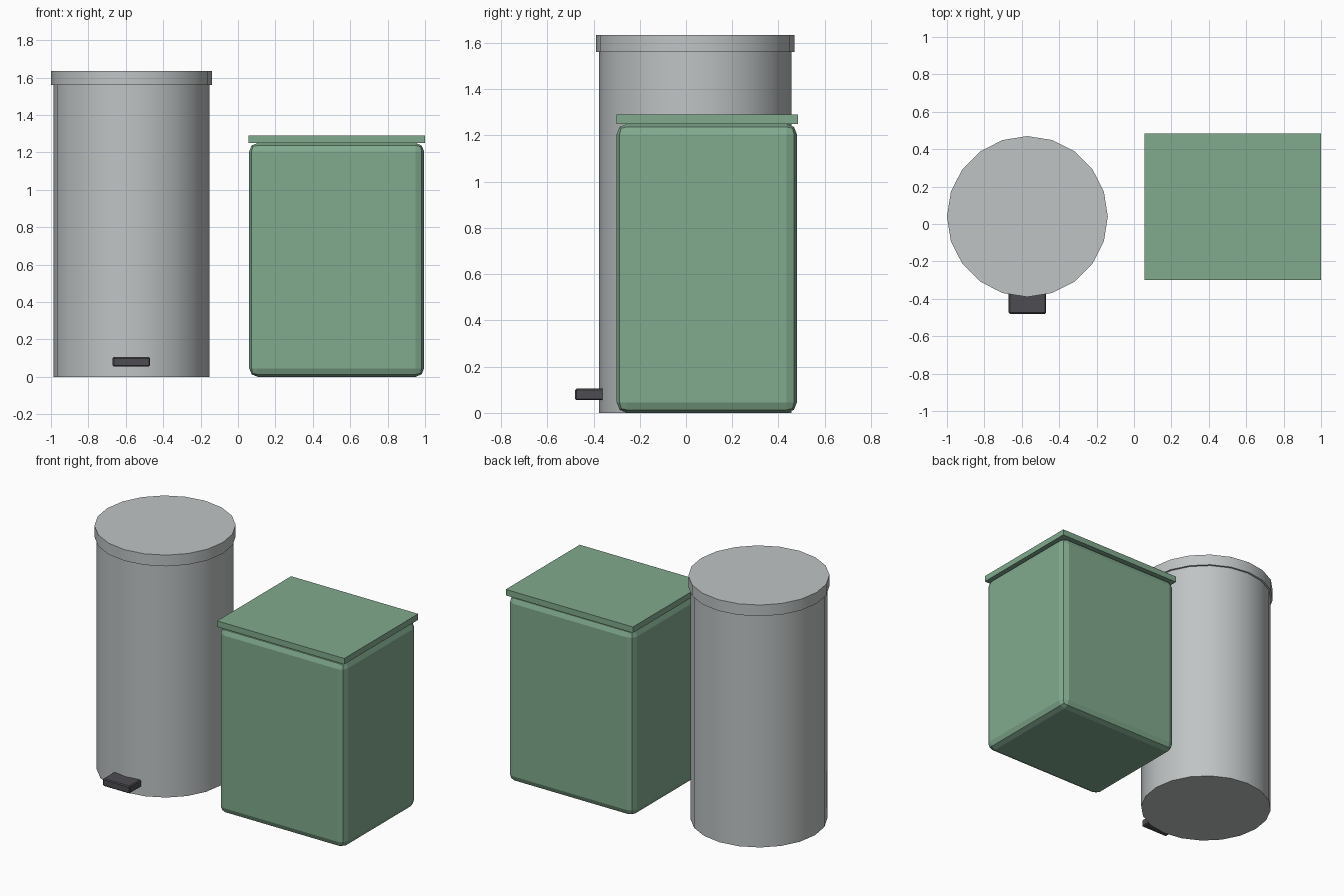
import bpy
import math

cube = bpy.data.objects.get("Cube")
if cube:
    bpy.data.objects.remove(cube, do_unlink=True)


def material(name, rgb):
    m = bpy.data.materials.new(name)
    m.use_nodes = True
    m.diffuse_color = (*rgb, 1)
    shader = next(n for n in m.node_tree.nodes if n.type == 'BSDF_PRINCIPLED')
    shader.inputs["Base Color"].default_value = (*rgb, 1)
    return m


steel = material("brushed steel", (0.52, 0.55, 0.55))
green = material("sage green", (0.22, 0.40, 0.27))
dark = material("dark plastic", (0.075, 0.075, 0.085))


def finish(obj, name, mat, bevel=0, segments=2, smooth=True):
    obj.name = name
    obj.data.materials.append(mat)
    if bevel:
        mod = obj.modifiers.new("rounded edges", 'BEVEL')
        mod.width = bevel
        mod.segments = segments
    if smooth:
        bpy.ops.object.shade_smooth_by_angle(angle=math.radians(30))
    return obj


def box(name, low, high, mat, **kw):
    centre = [(a + b) / 2 for a, b in zip(low, high)]
    bpy.ops.mesh.primitive_cube_add(size=1, location=centre)
    obj = bpy.context.object
    obj.scale = [b - a for a, b in zip(low, high)]
    bpy.ops.object.transform_apply(location=False, rotation=False, scale=True)
    return finish(obj, name, mat, **kw)


def drum(name, radius, z0, z1, mat):
    bpy.ops.mesh.primitive_cylinder_add(
        vertices=20, radius=radius, depth=z1 - z0,
        location=(-0.57, 0.04, (z0 + z1) / 2))
    return finish(bpy.context.object, name, mat)


# Round pedal bin
drum("round_bin_body", 0.417, 0, 1.56, steel)
drum("round_bin_lid", 0.43, 1.56, 1.635, steel)
box("foot_pedal", (-0.67, -0.48, 0.055), (-0.47, -0.30, 0.105), dark,
    bevel=0.006, segments=1, smooth=False)

# Square bin
box("square_bin_body", (0.06, -0.30, 0), (0.995, 0.48, 1.25), green,
    bevel=0.045, smooth=False)
box("square_bin_lid", (0.055, -0.30, 1.25), (1.0, 0.485, 1.29), green,
    smooth=False)
